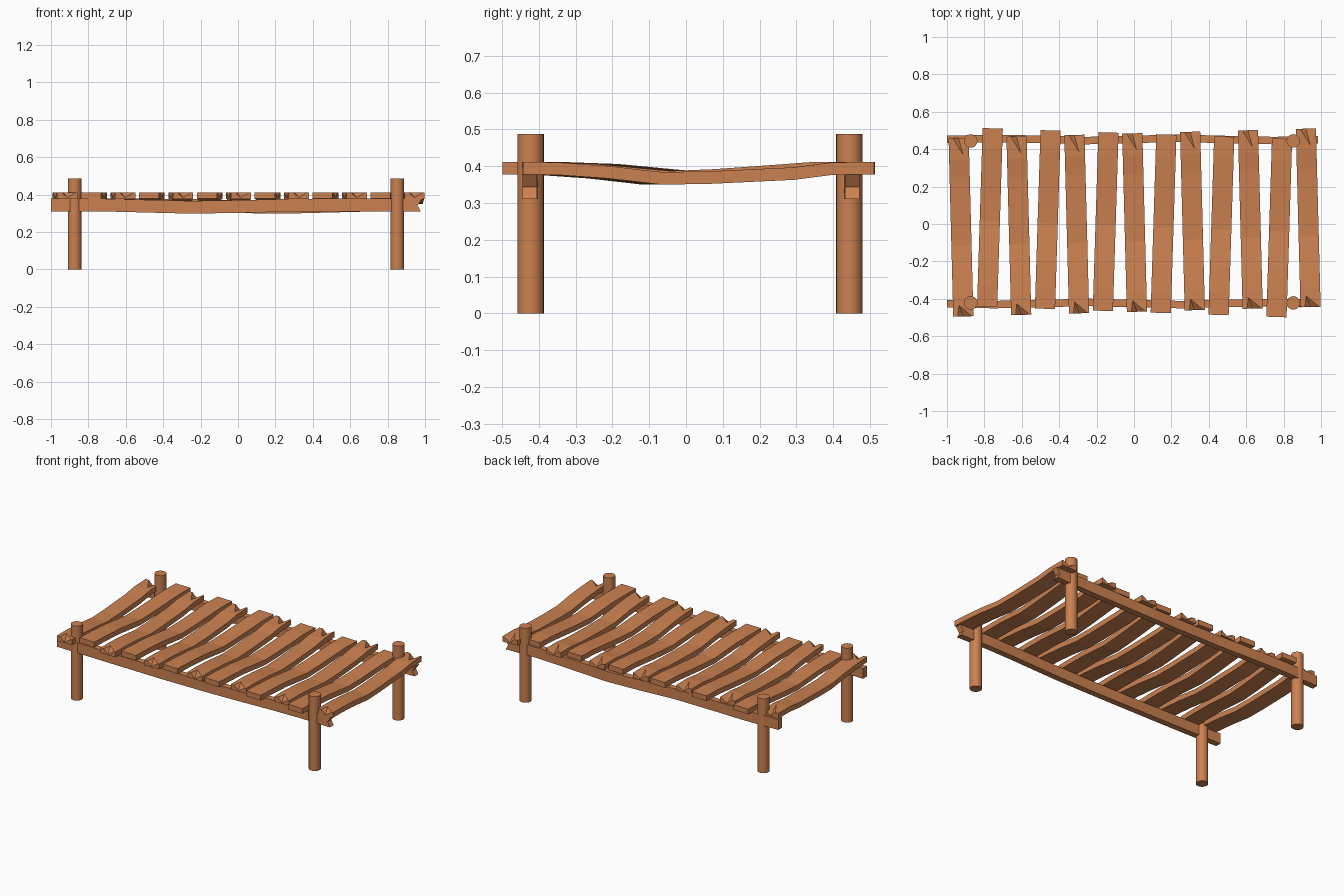
import bpy, bmesh
from math import radians, sin, pi
from mathutils import Matrix

if "Cube" in bpy.data.objects:
    bpy.data.objects.remove(bpy.data.objects["Cube"])

wood = bpy.data.materials.new("weathered_wood")
wood.diffuse_color = (0.6, 0.22, 0.08, 1)
wood.use_nodes = True
wood.node_tree.nodes["Principled BSDF"].inputs["Base Color"].default_value = wood.diffuse_color


def finish(bm, name, matrix=Matrix()):
    bmesh.ops.recalc_face_normals(bm, faces=bm.faces)
    me = bpy.data.meshes.new(name)
    bm.to_mesh(me)
    bm.free()
    me.materials.append(wood)
    ob = bpy.data.objects.new(name, me)
    ob.matrix_world = matrix
    bpy.context.collection.objects.link(ob)
    return ob


def section(bm, y, x, z, w, t):
    """Four corners: top left, top right, bottom right, bottom left."""
    return [bm.verts.new((x + sx * w / 2, y, z + sz * t / 2))
            for sx, sz in ((-1, 1), (1, 1), (1, -1), (-1, -1))]


def bridge(bm, a, b, sides):
    for k in sides:
        n = (k + 1) % 4
        bm.faces.new((a[k], a[n], b[n], b[k]))


def split_end(bm, inner, end, apex, depth):
    """Splintered plank end: a V valley cut down into the top."""
    tl, tr, br, bl = end
    d = 1 if tl.co.y > inner[0].co.y else -1
    a = bm.verts.new(tl.co.lerp(tr.co, 0.22))
    b = bm.verts.new(tl.co.lerp(tr.co, 0.93))
    v = bm.verts.new(tl.co.lerp(tr.co, 0.5))
    v.co.z -= 0.028
    p = bm.verts.new(tl.co.lerp(tr.co, apex))
    p.co.y -= d * depth
    bm.faces.new((inner[0], inner[1], tr, b, p, a, tl))
    bm.faces.new((p, a, v))
    bm.faces.new((p, v, b))
    bm.faces.new((tl, a, v, b, tr, br, bl))
    bridge(bm, inner, end, (1, 2, 3))


def plank(name, path, w, t, split, matrix):
    bm = bmesh.new()
    rows = [section(bm, y, 0, z, w, t) for y, z in path]
    last = len(rows) - 2
    for i, (a, b) in enumerate(zip(rows, rows[1:])):
        if split and i == 0:
            split_end(bm, b, a, 0.3, 0.06)
        elif split and i == last:
            split_end(bm, a, b, 0.7, 0.09)
        else:
            bridge(bm, a, b, range(4))
    if not split:
        bm.faces.new(rows[0])
        bm.faces.new(rows[-1])
    return finish(bm, name, matrix)


def beam(name, path, matrix):
    """Support beam along local y, with a notch in its far end."""
    bm = bmesh.new()
    rows = [section(bm, y, x, z, 0.04, 0.068) for y, x, z in path]
    for a, b in zip(rows[:-2], rows[1:-1]):
        bridge(bm, a, b, range(4))
    bm.faces.new(rows[0])
    a, (tl, tr, br, bl) = rows[-2], rows[-1]
    bl.co.y -= 0.008
    br.co.y -= 0.008
    nl, nr = [bm.verts.new((q.co.x, q.co.y - 0.025, q.co.z - 0.036)) for q in (tl, tr)]
    bm.faces.new((a[0], a[1], tr, tl))
    bm.faces.new((a[2], a[3], bl, br))
    bm.faces.new((a[1], a[2], br, nr, tr))
    bm.faces.new((a[3], a[0], tl, nl, bl))
    bm.faces.new((tl, tr, nr, nl))
    bm.faces.new((nl, nr, br, bl))
    return finish(bm, name, matrix)


# Deck planks: sagging, alternately skewed, every other one splintered
even = [(-0.477, 0.395), (-0.38, 0.393), (-0.25, 0.384), (-0.1, 0.367),
        (0.03, 0.369), (0.26, 0.38), (0.36, 0.393), (0.477, 0.395)]
odd = [(-0.477, 0.395), (-0.36, 0.394), (-0.22, 0.389), (-0.02, 0.37),
       (0.1, 0.375), (0.24, 0.385), (0.36, 0.394), (0.477, 0.395)]
for i in range(13):
    is_odd = i % 2
    x = -0.925 + 0.1547 * i
    y = 0.04 - 0.0055 * i if is_odd else -0.0175 + 0.0042 * i
    m = Matrix.Translation((x, y, 0)) @ Matrix.Rotation(radians(-1.8 if is_odd else 1.5), 4, 'Z')
    plank(f"deck_plank_{i + 1}", odd if is_odd else even, 0.108, 0.034, not is_odd, m)

# Side beams under the deck
turn = Matrix.Rotation(radians(-90), 4, 'Z')
for name, y, s in (("front_beam", -0.425, 1), ("back_beam", 0.452, -1)):
    path = []
    for u in (-1, -0.75, -0.55, -0.25, 0.05, 0.25, 0.55, 0.75, 0.985):
        c = u * s
        sag = max(0, 1 - abs(c + 0.2) / 0.55) * 0.014
        path.append((u, 0.006 * sin(2 * pi * c), 0.345 - sag))
    beam(name, path, Matrix.Translation((0, y, 0)) @ turn)

# Round corner posts
for side, x in (("left", -0.873), ("right", 0.852)):
    for end, y in (("front", -0.422), ("back", 0.444)):
        bm = bmesh.new()
        bmesh.ops.create_cone(bm, cap_ends=True, segments=24, radius1=0.036,
                              radius2=0.036, depth=0.487)
        ob = finish(bm, f"{end}_{side}_post", Matrix.Translation((x, y, 0.2435)))
        for p in ob.data.polygons:
            p.use_smooth = len(p.vertices) == 4
